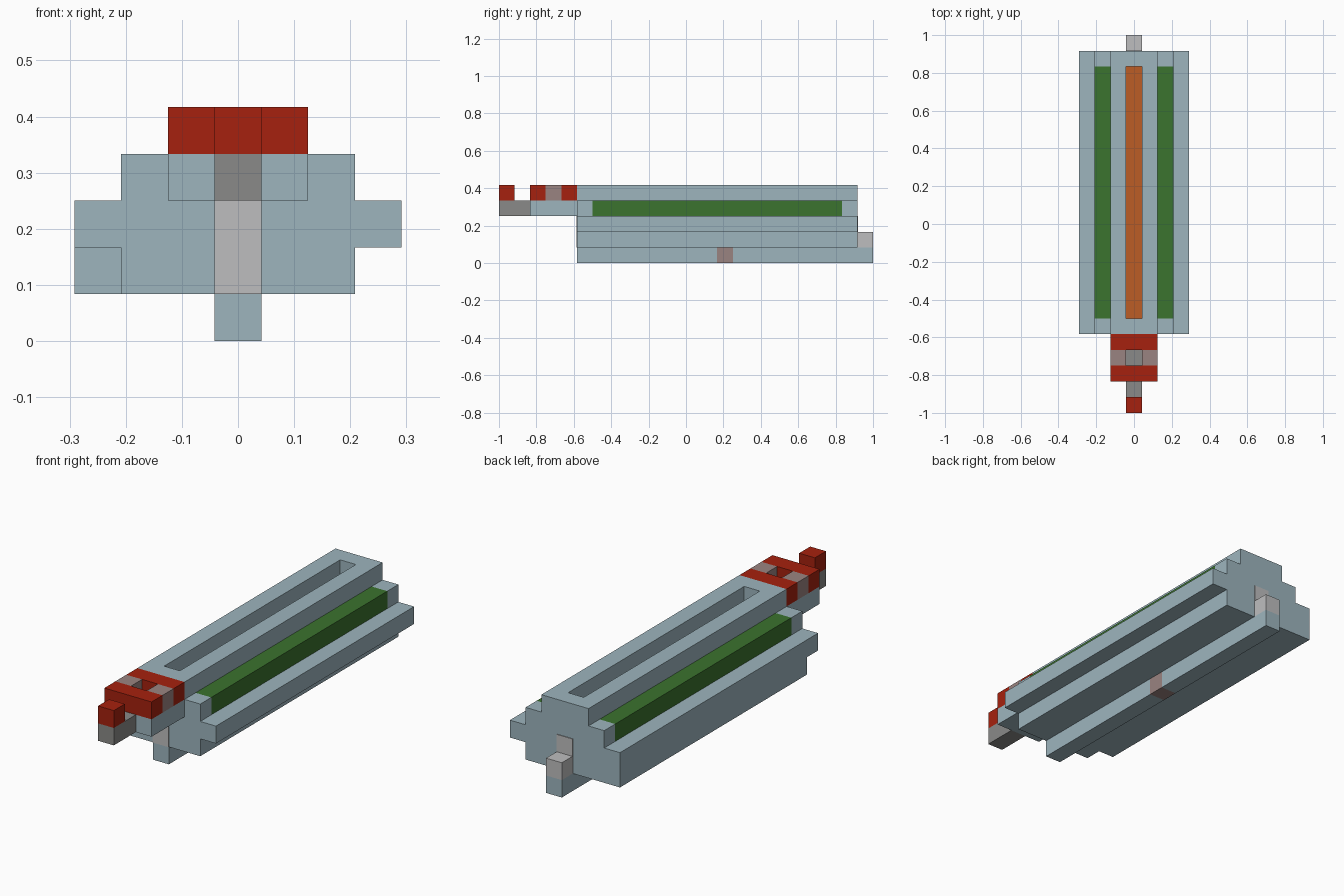
import bpy
import bmesh

cube = bpy.data.objects.get("Cube")
if cube:
    bpy.data.objects.remove(cube, do_unlink=True)

U = 1 / 12      # one block of the grid
T = 0.04        # plate thickness, in blocks


def linear(c):
    c /= 255
    return c / 12.92 if c <= 0.04045 else ((c + 0.055) / 1.055) ** 2.4


def material(name, r, g, b):
    m = bpy.data.materials.new(name)
    m.use_nodes = True
    col = (linear(r), linear(g), linear(b), 1)
    m.diffuse_color = col
    m.node_tree.nodes["Principled BSDF"].inputs["Base Color"].default_value = col
    return m


blue = material("pale blue", 157, 181, 190)
green = material("green", 59, 115, 46)
orange = material("orange", 188, 93, 38)
red = material("red", 166, 33, 14)
grey = material("grey", 138, 138, 136)
light = material("light grey", 190, 190, 191)
warm = material("warm grey", 154, 132, 129)


def prism(name, profile, y0, y1, mat):
    """Extrude an x-z profile from y0 to y1, all in blocks."""
    bm = bmesh.new()
    face = bm.faces.new([bm.verts.new((x * U, y0 * U, z * U)) for x, z in profile])
    ext = bmesh.ops.extrude_face_region(bm, geom=[face])
    moved = [v for v in ext["geom"] if isinstance(v, bmesh.types.BMVert)]
    bmesh.ops.translate(bm, verts=moved, vec=(0, (y1 - y0) * U, 0))
    bmesh.ops.recalc_face_normals(bm, faces=bm.faces)
    mesh = bpy.data.meshes.new(name)
    bm.to_mesh(mesh)
    bm.free()
    mesh.materials.append(mat)
    obj = bpy.data.objects.new(name, mesh)
    bpy.context.collection.objects.link(obj)


def box(name, x0, x1, y0, y1, z0, z1, mat):
    prism(name, [(x0, z0), (x1, z0), (x1, z1), (x0, z1)], y0, y1, mat)


# Main hull with stepped sides
half = [(2.5, 1), (2.5, 2), (3.5, 2), (3.5, 3), (1.5, 3), (1.5, 4)]
prism("hull", half + [(-x, z) for x, z in reversed(half)], -7, 11, blue)
box("side_pod", -3.5, -2.5, -6, 11, 1, 2, blue)

# Keel with its band and rear post
box("keel_front", -.5, .5, -7, 2, 0, 1, blue)
box("keel_band", -.5, .5, 2, 3, 0, 1, warm)
box("keel_rear", -.5, .5, 3, 12, 0, 1, blue)
box("rear_post", -.5, .5, 11, 12, 1, 2, light)

# Mirrored shoulder strips, roof rails and guard sides
for side, s in (("left", 1), ("right", -1)):
    def pair(name, a, b, *rest):
        box(side + "_" + name, min(a * s, b * s), max(a * s, b * s), *rest)
    pair("strip", 1.5, 2.5, -6, 10, 3, 4, green)
    pair("strip_front_cap", 1.5, 2.5, -7, -6, 3, 4, blue)
    pair("strip_rear_cap", 1.5, 2.5, 10, 11, 3, 4, blue)
    pair("roof_rail", .5, 1.5, -7, 11, 4, 5, blue)
    pair("guard_side", .5, 1.5, -9, -8, 4, 5, warm)

# Roof ends and the slot floor between the rails
box("roof_front_end", -.5, .5, -7, -6, 4, 5, blue)
box("roof_rear_end", -.5, .5, 10, 11, 4, 5, blue)
box("slot_floor", -.5, .5, -6, 10, 4, 4 + T, orange)

# Nose, open red guard and front post
box("nose", -1.5, 1.5, -10, -7, 3, 4, blue)
box("nose_plate", -.5, .5, -9, -8, 4, 4 + T, grey)
box("guard_front", -1.5, 1.5, -10, -9, 4, 5, red)
box("guard_rear", -1.5, 1.5, -8, -7, 4, 5, red)
box("front_bar", -.5, .5, -12, -10, 3, 4, grey)
box("front_post", -.5, .5, -12, -11, 4, 5, red)

# Light panels on both end faces
box("front_panel", -.5, .5, -7 - T, -7, 1, 3, light)
box("rear_panel", -.5, .5, 11, 11 + T, 2, 3, light)
